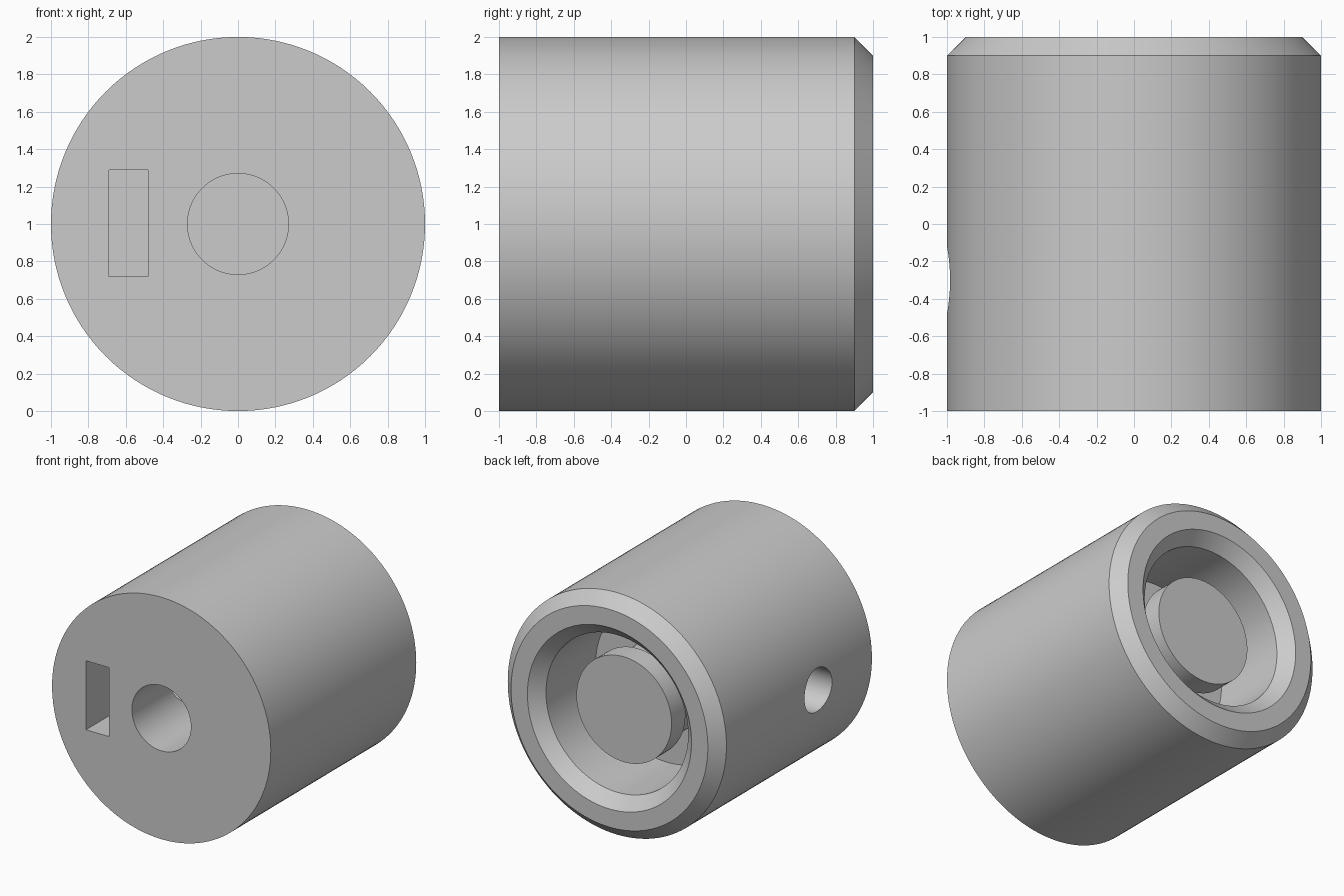
import bpy
import bmesh
import math
from mathutils import Matrix, Vector

SEGMENTS = 128
CENTRE = Vector((0, 0, 1))

cube = bpy.data.objects.get("Cube")
if cube:
    bpy.data.objects.remove(cube, do_unlink=True)

grey = bpy.data.materials.new("plain_grey")
grey.use_nodes = True
colour = (0.6, 0.6, 0.6, 1)
grey.diffuse_color = colour
grey.node_tree.nodes["Principled BSDF"].inputs["Base Color"].default_value = colour


def make_object(name, bm):
    bmesh.ops.recalc_face_normals(bm, faces=bm.faces)
    mesh = bpy.data.meshes.new(name)
    bm.to_mesh(mesh)
    bm.free()
    mesh.materials.append(grey)
    obj = bpy.data.objects.new(name, mesh)
    bpy.context.collection.objects.link(obj)
    return obj


def lathe(name, profile):
    """Spin (radius, y) points around the horizontal y axis."""
    bm = bmesh.new()
    verts = [bm.verts.new(CENTRE + Vector((r, y, 0))) for r, y in profile]
    edges = [bm.edges.new(pair) for pair in zip(verts, verts[1:])]
    bmesh.ops.spin(bm, geom=verts + edges, cent=CENTRE, axis=(0, 1, 0),
                   angle=math.tau, steps=SEGMENTS)
    bmesh.ops.remove_doubles(bm, verts=bm.verts, dist=0.0001)
    return make_object(name, bm)


def cut(target, cutter):
    cutter.hide_render = True
    mod = target.modifiers.new("cut", "BOOLEAN")
    mod.operation = "DIFFERENCE"
    mod.solver = "EXACT"
    mod.object = cutter
    bpy.context.view_layer.objects.active = target
    bpy.ops.object.modifier_apply(modifier=mod.name)
    bpy.data.objects.remove(cutter, do_unlink=True)


# Knob body: front bore, chamfered shell, rear recess, stem with a wider cap
knob = lathe("knob_body", [
    (0, 0.6), (0.27, 0.6), (0.27, -1),
    (1, -1), (1, 0.9), (0.9, 1),
    (0.75, 1), (0.65, 0.9), (0.65, 0.25),
    (0.37, 0.25), (0.37, 0.63), (0.435, 0.63), (0.435, 0.81), (0, 0.81),
])

# Rectangular nut slot in the front face
bm = bmesh.new()
bmesh.ops.create_cube(bm, size=1, matrix=Matrix.Translation((-0.585, -0.55, 1.005))
                      @ Matrix.Diagonal((0.21, 1.1, 0.57, 1)))
cut(knob, make_object("slot_cutter", bm))

# Set screw hole from the side into the bore
bm = bmesh.new()
bmesh.ops.create_cone(bm, cap_ends=True, segments=64, radius1=0.18, radius2=0.18, depth=1.1,
                      matrix=Matrix.Translation((-0.65, -0.3, 1))
                      @ Matrix.Rotation(math.pi / 2, 4, "Y"))
cut(knob, make_object("screw_hole_cutter", bm))

# Smooth curved walls, crisp edges
bpy.ops.object.select_all(action="DESELECT")
knob.select_set(True)
bpy.context.view_layer.objects.active = knob
bpy.ops.object.shade_smooth_by_angle(angle=math.radians(30))
